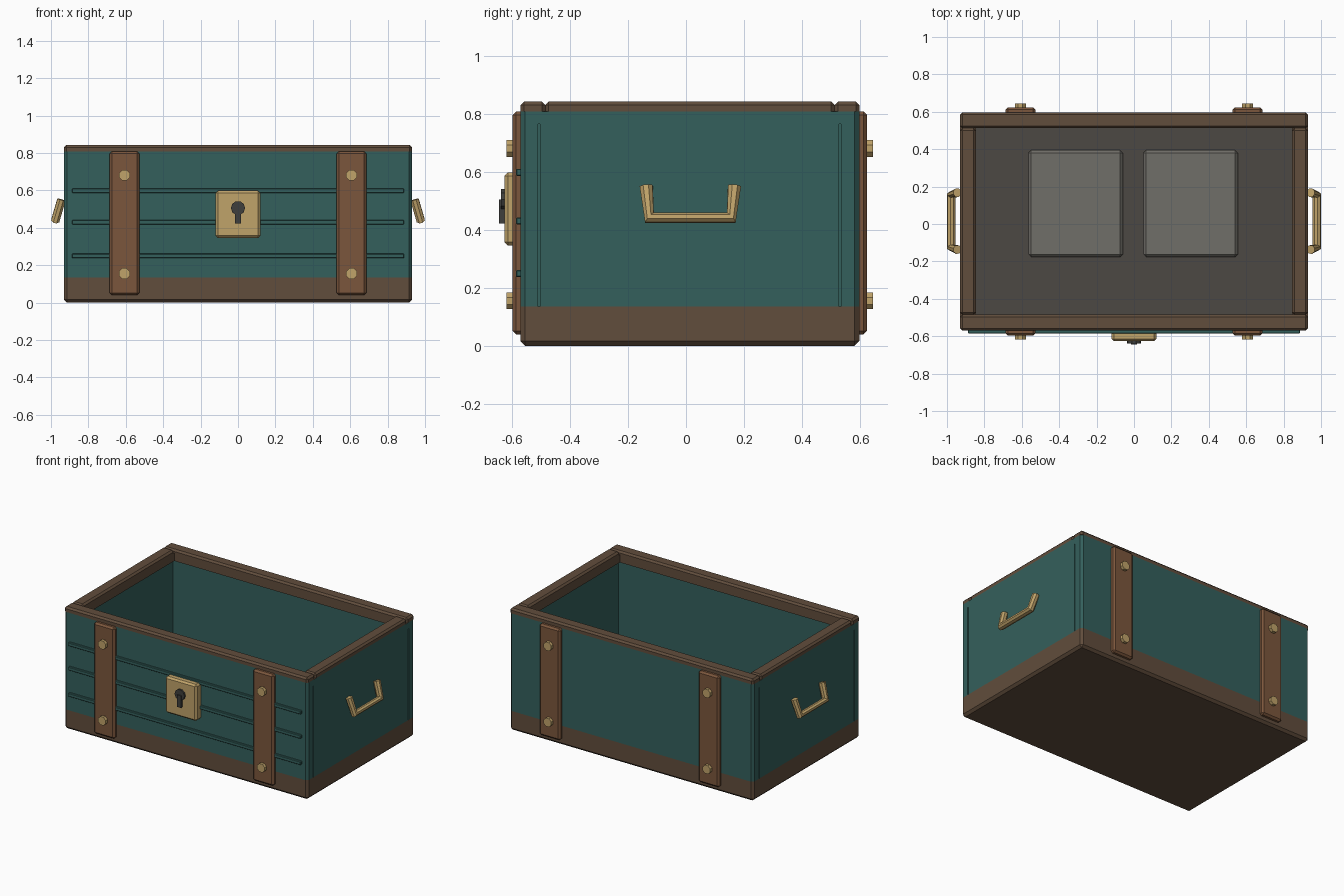
import bpy, bmesh, math
from mathutils import Matrix, Vector

old = bpy.data.objects.get("Cube")
if old:
    bpy.data.objects.remove(old, do_unlink=True)


def material(name, hex_code):
    def linear(c):
        return c / 12.92 if c <= 0.04045 else ((c + 0.055) / 1.055) ** 2.4
    rgb = [linear(int(hex_code[i:i + 2], 16) / 255) for i in (0, 2, 4)]
    m = bpy.data.materials.new(name)
    m.use_nodes = True
    m.diffuse_color = (*rgb, 1)
    m.node_tree.nodes["Principled BSDF"].inputs["Base Color"].default_value = (*rgb, 1)
    return m


TEAL = material("teal_paint", "34605C")
WOOD = material("dark_wood", "614D3C")
LEATHER = material("strap_leather", "7B563C")
BRASS = material("brass", "C0A36A")
IRON = material("keyhole_iron", "3E3E3C")
FLOOR = material("floor_lining", "4C4843")
GREY = material("grey_panel", "706E68")


def finish(bm, name, *mats):
    bmesh.ops.recalc_face_normals(bm, faces=bm.faces)
    mesh = bpy.data.meshes.new(name)
    bm.to_mesh(mesh)
    bm.free()
    for m in mats:
        mesh.materials.append(m)
    ob = bpy.data.objects.new(name, mesh)
    bpy.context.collection.objects.link(ob)
    return ob


def cuboid(x, y, z):
    bm = bmesh.new()
    lo, hi = Vector((x[0], y[0], z[0])), Vector((x[1], y[1], z[1]))
    size = hi - lo
    bmesh.ops.create_cube(bm, size=1, matrix=Matrix.Translation((lo + hi) / 2) @ Matrix.Diagonal((*size, 1)))
    return bm


def chamfer(bm, edges, width):
    bmesh.ops.bevel(bm, geom=list(edges), offset=width, segments=1, affect='EDGES')


def box(name, x, y, z, mat, bevel=0.0, flat_base=False):
    bm = cuboid(x, y, z)
    if bevel:
        middle = sum(z) / 2
        chamfer(bm, [e for e in bm.edges
                     if not flat_base or any(v.co.z > middle for v in e.verts)], bevel)
    return finish(bm, name, mat)


def disc(name, x, z, y0, y1, radius, sides, mat):
    # Short cylinder whose axis runs from y0 to y1
    bm = bmesh.new()
    place = Matrix.Translation((x, (y0 + y1) / 2, z)) @ Matrix.Rotation(math.radians(90), 4, 'X')
    place = place @ Matrix.Rotation(math.pi / sides, 4, 'Z')
    bmesh.ops.create_cone(bm, cap_ends=True, segments=sides, radius1=radius, radius2=radius,
                          depth=abs(y1 - y0), matrix=place)
    return finish(bm, name, mat)


W, FRONT, BACK = 0.93, -0.57, 0.597
SKIRT, FLOOR_TOP, WALL_TOP = 0.135, 0.145, 0.808

# Open body: hollow box, chamfered outside, wooden skirt below
bm = cuboid((-W, W), (FRONT, BACK), (0, WALL_TOP))
top = max(bm.faces, key=lambda f: f.calc_center_median().z)
bmesh.ops.inset_region(bm, faces=[top], thickness=0.078)
res = bmesh.ops.extrude_face_region(bm, geom=[top])
sunk = [v for v in res["geom"] if isinstance(v, bmesh.types.BMVert)]
bmesh.ops.translate(bm, verts=sunk, vec=(0, 0, FLOOR_TOP - WALL_TOP))
if top.is_valid:
    bmesh.ops.delete(bm, geom=[top], context='FACES_ONLY')
outer = [e for e in bm.edges
         if all(v.co.z < 0.01 for v in e.verts)
         or all(abs(v.co.x) > W - 0.001 for v in e.verts)
         and abs(e.verts[0].co.z - e.verts[1].co.z) > 0.1]
chamfer(bm, outer, 0.016)
bmesh.ops.bisect_plane(bm, geom=bm.verts[:] + bm.edges[:] + bm.faces[:],
                       plane_co=(0, 0, SKIRT), plane_no=(0, 0, 1))
for f in bm.faces:
    c = f.calc_center_median()
    if abs(c.z - FLOOR_TOP) < 0.002:
        f.material_index = 2
    elif c.z < SKIRT or c.z > WALL_TOP - 0.001:
        f.material_index = 1
body = finish(bm, "trunk_body", TEAL, WOOD, FLOOR)

# Narrow vertical grooves cut into the end walls
for s in (1, -1):
    for y in (-0.507, 0.531):
        cutter = box("groove_cutter", sorted((s * (W - 0.015), s * (W + 0.02))),
                     (y - 0.0035, y + 0.0035), (SKIRT + 0.001, 0.765), TEAL)
        cutter.hide_render = True
        cut = body.modifiers.new("groove", 'BOOLEAN')
        cut.operation, cut.object = 'DIFFERENCE', cutter
        bpy.context.view_layer.objects.active = body
        bpy.ops.object.modifier_apply(modifier=cut.name)
        bpy.data.objects.remove(cutter, do_unlink=True)

# Top rim rails with a deeper lip inside
RAIL = 0.085
rails = [("front_rim", (-W, W), (FRONT, FRONT + RAIL)),
         ("back_rim", (-W, W), (BACK - RAIL, BACK)),
         ("left_rim", (W - RAIL, W), (FRONT + RAIL, BACK - RAIL)),
         ("right_rim", (-W, -W + RAIL), (FRONT + RAIL, BACK - RAIL))]
for name, x, y in rails:
    box(name, x, y, (WALL_TOP, 0.842), WOOD, 0.012, flat_base=True)
    inset = 0.02
    xi = tuple(max(-W + inset, min(W - inset, v)) for v in x)
    yi = tuple(max(FRONT + inset, min(BACK - inset, v)) for v in y)
    box(name + "_lip", xi, yi, (0.765, 0.82), WOOD)

# Raised panels lying on the floor
for name, x in (("left_floor_panel", (0.05, 0.555)), ("right_floor_panel", (-0.565, -0.06))):
    box(name, x, (-0.177, 0.395), (0.135, 0.19), GREY, 0.015)

# Horizontal battens across the front
for i, z in enumerate((0.249, 0.43, 0.598)):
    box(f"front_batten_{i + 1}", (-0.887, 0.887), (-0.585, -0.56), (z - 0.012, z + 0.012), TEAL, 0.003)

for side, s in (("left", 1), ("right", -1)):
    # Straps and rivets on front and back
    x = s * 0.607
    for end, surface, d in (("front", -0.597, -1), ("back", 0.624, 1)):
        box(f"{side}_{end}_strap", (x - 0.08, x + 0.08), sorted((surface, surface - d * 0.04)),
            (0.04, 0.808), LEATHER, 0.012)
        for level, z in (("lower", 0.155), ("upper", 0.68)):
            disc(f"{side}_{end}_{level}_rivet", x, z, surface - d * 0.01, surface + d * 0.021,
                 0.031, 8, BRASS)

    # Drooping bail handle with flat facets
    curve = bpy.data.curves.new(f"{side}_handle", 'CURVE')
    curve.dimensions = '3D'
    curve.bevel_depth = 0.024
    curve.bevel_resolution = 2
    curve.use_fill_caps = True
    path = curve.splines.new('POLY')
    path.use_smooth = False
    points = [(0.944, -0.137, 0.55), (0.976, -0.126, 0.441), (0.976, 0.156, 0.441), (0.944, 0.167, 0.55)]
    path.points.add(len(points) - 1)
    for p, (px, py, pz) in zip(path.points, points):
        p.co = (s * px, py, pz, 1)
    curve.materials.append(BRASS)
    bpy.context.collection.objects.link(bpy.data.objects.new(f"{side}_handle", curve))

# Lock plate with keyhole
box("lock_plate", (-0.12, 0.12), (-0.626, -0.565), (0.346, 0.598), BRASS, 0.012)
disc("keyhole_round", 0, 0.505, -0.62, -0.638, 0.038, 10, IRON)
box("keyhole_slot", (-0.016, 0.016), (-0.645, -0.624), (0.422, 0.505), IRON)
